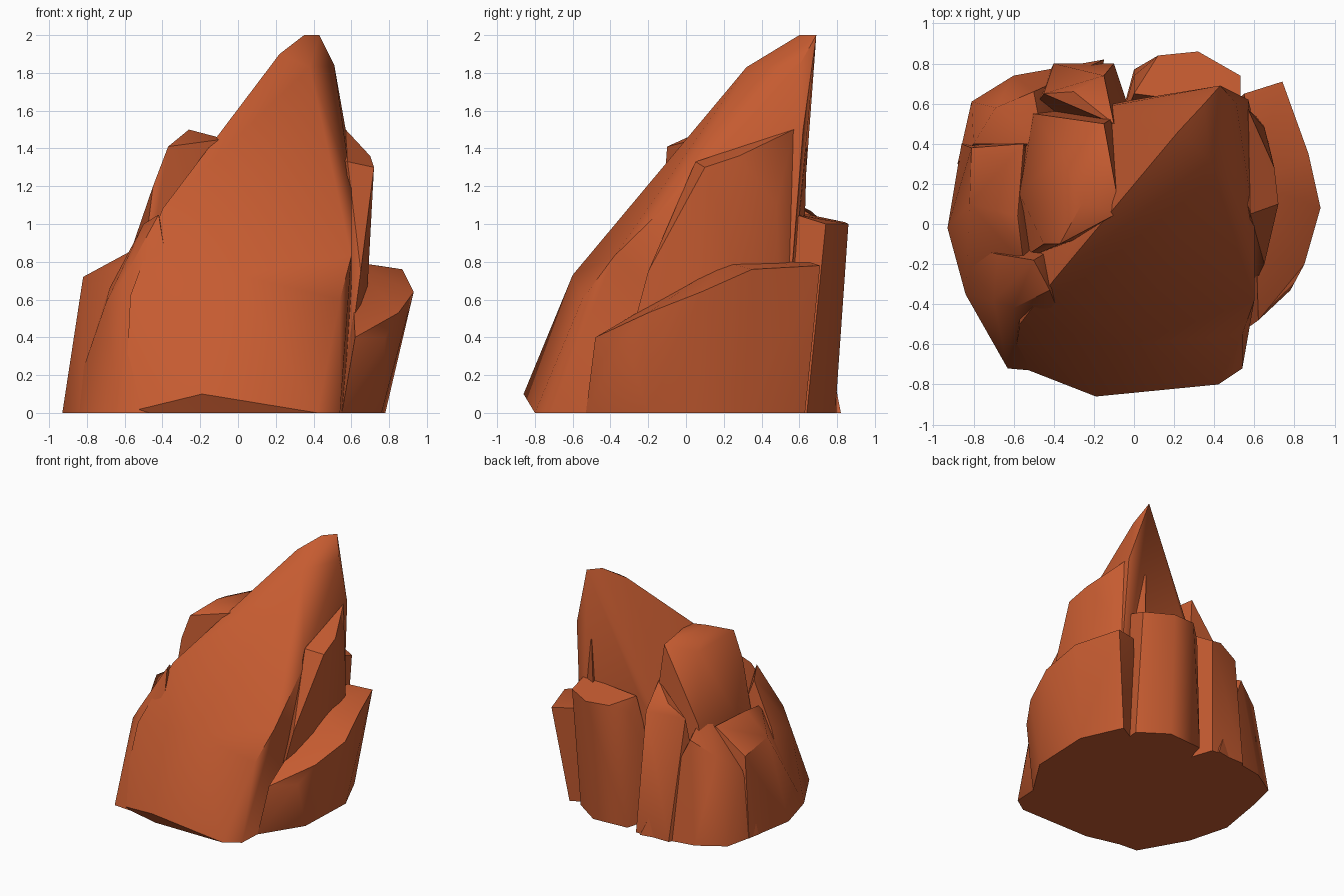
import bpy
import bmesh
import math

# Remove the default cube
default_cube = bpy.data.objects.get("Cube")
if default_cube:
    bpy.data.objects.remove(default_cube, do_unlink=True)

# Single rusty rock colour
rock = bpy.data.materials.new("rust_orange_rock")
rock.use_nodes = True
rust = (0.56, 0.105, 0.03, 1)
rock.diffuse_color = rust
shader = next(n for n in rock.node_tree.nodes if n.type == "BSDF_PRINCIPLED")
shader.inputs["Base Color"].default_value = rust
shader.inputs["Roughness"].default_value = 0.9


def rock_chunk(name, foot, crown, smooth_angle=42):
    """Convex boulder: foot holds ground points (x, y), crown holds raised points (x, y, z)."""
    bm = bmesh.new()
    for x, y in foot:
        bm.verts.new((x, y, 0))
    for point in crown:
        bm.verts.new(point)
    hull = bmesh.ops.convex_hull(bm, input=bm.verts[:])
    unused = {v for v in hull["geom_interior"] + hull["geom_unused"]
              if isinstance(v, bmesh.types.BMVert)}
    bmesh.ops.delete(bm, geom=list(unused), context="VERTS")
    bmesh.ops.recalc_face_normals(bm, faces=bm.faces[:])
    mesh = bpy.data.meshes.new(name)
    bm.to_mesh(mesh)
    bm.free()
    mesh.materials.append(rock)
    chunk = bpy.data.objects.new(name, mesh)
    bpy.context.collection.objects.link(chunk)
    bpy.ops.object.select_all(action="DESELECT")
    chunk.select_set(True)
    bpy.context.view_layer.objects.active = chunk
    bpy.ops.object.shade_smooth_by_angle(angle=math.radians(smooth_angle))
    return chunk


# Tall leaning spire with the broad front slope
rock_chunk(
    "main_spire",
    foot=[(-.6, -.7), (-.2, -.8), (.42, -.8), (.54, -.72), (.6, .5), (-.6, .5)],
    crown=[(-.19, -.86, .1), (-.57, -.5, .62), (0, -.6, .73), (.54, -.55, .6),
           (.6, -.38, .83), (-.4, -.28, 1.08), (-.3, -.1, 1.2), (.6, 0, 1.2),
           (.18, .4, 1.76), (.22, .46, 1.9), (.38, .32, 1.83), (.35, .6, 2),
           (.43, .69, 2), (.51, .6, 1.84), (.57, .62, 1.5), (0, .62, 1.05)])

# Second peak on the -x side
rock_chunk(
    "side_peak",
    foot=[(-.6, -.2), (-.6, .55), (0, .6), (0, 0)],
    crown=[(-.26, .1, 1.5), (-.37, -.1, 1.41), (-.07, .06, 1.45), (-.15, .5, 1.46),
           (-.36, .35, 1.4), (-.45, -.1, 1.2), (-.57, .15, .85), (-.5, .55, .9)])

# Shoulder leaning on the +x side of the spire
rock_chunk(
    "upper_shoulder",
    foot=[(.55, -.4), (.65, -.1), (.65, .5), (.4, .6)],
    crown=[(.57, .57, 1.5), (.7, .28, 1.36), (.72, .1, 1.3), (.58, .05, 1.33),
           (.65, .48, 1.1), (.65, -.2, .75), (.42, .64, 1.4)])

# Low boulder at +x
rock_chunk(
    "lower_shoulder",
    foot=[(.55, -.53), (.76, -.2), (.78, .3), (.63, .63), (.4, .5)],
    crown=[(.93, .08, .64), (.87, .35, .76), (.74, .71, .78), (.55, .65, .8),
           (.6, .2, .8), (.85, -.2, .53), (.78, -.33, .4), (.62, -.48, .4)])

# Back buttresses
rock_chunk(
    "back_buttress",
    foot=[(.52, .64), (.3, .79), (0, .77), (-.1, .4), (.5, .4)],
    crown=[(.53, .58, 1.05), (.53, .74, 1), (.32, .86, 1), (.12, .84, 1.01),
           (0, .65, 1.05), (0, .74, .95)])
rock_chunk(
    "back_rib",
    foot=[(-.1, .8), (-.4, .8), (-.55, .5), (0, .5)],
    crown=[(-.3, .66, 1.07), (-.15, .74, 1), (-.45, .65, .98), (-.1, .5, 1.15)])
rock_chunk(
    "back_corner",
    foot=[(-.6, .74), (-.81, .61), (-.15, .82), (-.2, .2), (-.88, .3)],
    crown=[(-.69, .58, .7), (-.5, .66, .82), (-.8, .4, .55), (-.45, .4, .95)])

# Boulders around the -x foot
rock_chunk(
    "side_boulder",
    foot=[(-.93, -.02), (-.84, -.35), (-.86, .4), (-.5, .5), (-.4, -.4)],
    crown=[(-.82, .1, .72), (-.81, .38, .66), (-.83, -.08, .42), (-.58, .04, .85),
           (-.55, .4, .85), (-.55, -.2, .8)])
rock_chunk(
    "front_toe",
    foot=[(-.63, -.72), (-.84, -.35), (-.9, -.1), (-.25, -.75), (-.2, 0)],
    crown=[(-.6, -.42, .72), (-.7, -.38, .58), (-.68, -.15, .66), (-.52, -.4, .8),
           (-.5, -.18, 1), (-.42, -.33, 1.05), (-.4, -.74, .06)])
